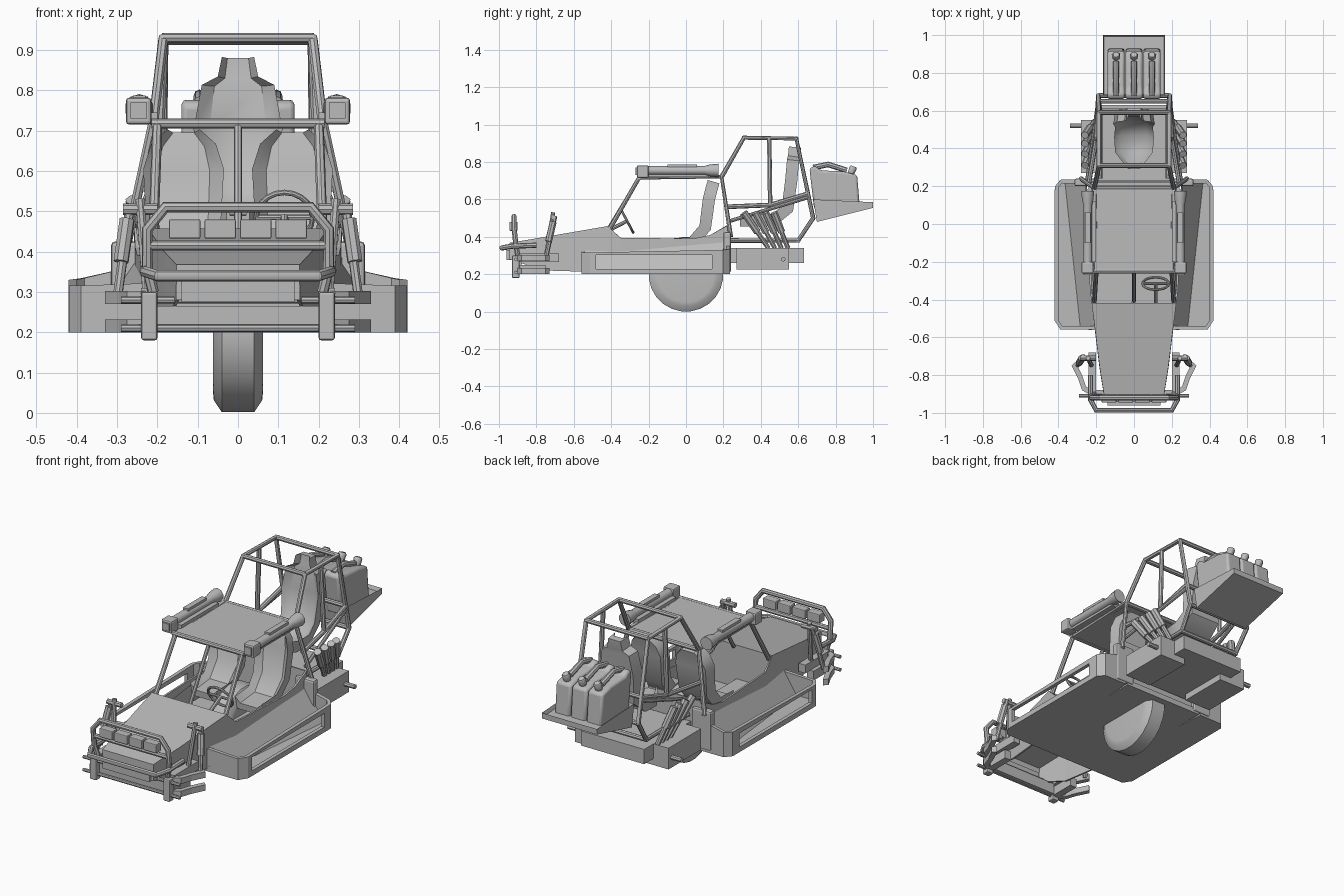
import bpy
import bmesh
import math
from mathutils import Matrix, Vector

default_cube = bpy.data.objects.get("Cube")
if default_cube:
    bpy.data.objects.remove(default_cube, do_unlink=True)

grey = bpy.data.materials.new("plain grey")
grey.use_nodes = True
grey.diffuse_color = (.5, .5, .5, 1)
grey.node_tree.nodes["Principled BSDF"].inputs["Base Color"].default_value = grey.diffuse_color


def finish(name, bm, mirror=False, bevel=0, smooth=False, thickness=0, offset=0):
    """Turn a bmesh into a named object, optionally thickened, bevelled and mirrored."""
    bmesh.ops.recalc_face_normals(bm, faces=bm.faces)
    mesh = bpy.data.meshes.new(name)
    bm.to_mesh(mesh)
    bm.free()
    return place(name, mesh, mirror, bevel, smooth, thickness)


def place(name, mesh, mirror=False, bevel=0, smooth=False, thickness=0):
    part = bpy.data.objects.new(name, mesh)
    bpy.context.collection.objects.link(part)
    mesh.materials.clear()
    mesh.materials.append(grey)
    if thickness:
        modifier = part.modifiers.new("Solidify", "SOLIDIFY")
        modifier.thickness, modifier.offset = thickness, 0
    if bevel:
        modifier = part.modifiers.new("Bevel", "BEVEL")
        modifier.width, modifier.segments = bevel, 2
    if mirror:
        part.modifiers.new("Mirror", "MIRROR")
    if smooth:
        bpy.ops.object.select_all(action="DESELECT")
        part.select_set(True)
        bpy.context.view_layer.objects.active = part
        bpy.ops.object.shade_smooth_by_angle(angle=math.radians(40))
    return part


def loft(name, rings, **options):
    """Bridge rings of equal point count and cap both ends."""
    bm = bmesh.new()
    loops = [[bm.verts.new(point) for point in ring] for ring in rings]
    for low, high in zip(loops, loops[1:]):
        for i in range(len(low)):
            j = (i + 1) % len(low)
            bm.faces.new((low[i], low[j], high[j], high[i]))
    bm.faces.new(loops[0])
    bm.faces.new(loops[-1])
    return finish(name, bm, **options)


def side_prism(name, outline, x_low, x_high, **options):
    """Extrude a (y, z) outline across x."""
    return loft(name, [[(x, y, z) for y, z in outline] for x in (x_low, x_high)], **options)


def box(name, xs, ys, zs, **options):
    outline = [(ys[0], zs[0]), (ys[1], zs[0]), (ys[1], zs[1]), (ys[0], zs[1])]
    return side_prism(name, outline, xs[0], xs[1], **options)


def lathe(name, center, axis, profile, sides=16, **options):
    """Spin (distance, radius) pairs around an axis through the center."""
    turn = Vector(axis).to_track_quat("Z", "Y")
    rings = []
    for distance, radius in profile:
        angles = [math.tau * (i + .5) / sides for i in range(sides)]
        rings.append([Vector(center) + turn @ Vector((radius * math.cos(a), radius * math.sin(a), distance))
                      for a in angles])
    return loft(name, rings, smooth=True, **options)


def tube(name, points, radius=.0125, mirror=False, closed=False):
    """Round bar along a path."""
    curve = bpy.data.curves.new(name, "CURVE")
    curve.dimensions = "3D"
    curve.bevel_depth, curve.bevel_resolution = radius, 2
    curve.use_fill_caps = True
    spline = curve.splines.new("POLY")
    spline.points.add(len(points) - 1)
    for spot, point in zip(spline.points, points):
        spot.co = (*point, 1)
    spline.use_cyclic_u = closed
    helper = bpy.data.objects.new(name + "_path", curve)
    bpy.context.collection.objects.link(helper)
    graph = bpy.context.evaluated_depsgraph_get()
    mesh = bpy.data.meshes.new_from_object(helper.evaluated_get(graph))
    bpy.data.objects.remove(helper, do_unlink=True)
    return place(name, mesh, mirror, smooth=True)


def crossbar(name, half, y, z, radius=.0125):
    return tube(name, [(-half, y, z), (half, y, z)], radius)


# Hollow side pods: a rim wall with a long window, a floor and a sloping inner side
rim_path = [(.2, -.55), (.385, -.55), (.41, -.51), (.41, -.48), (.41, .14), (.41, .195), (.385, .225), (.25, .225)]
pod = bmesh.new()
columns = []
for x, y in rim_path:
    top = .315 + .02 * (y + .56) + .25 * max(0, .4 - x) * (y + .7)
    columns.append([pod.verts.new((x, y, z)) for z in (.2, .228, .302, top)])
for n, (here, after) in enumerate(zip(columns, columns[1:])):
    for row in range(3):
        if (n, row) != (3, 1):
            pod.faces.new((here[row], after[row], after[row + 1], here[row + 1]))
finish("pod_rim", pod, mirror=True, thickness=.02)
loft("pod_floor", [[(x, y, z) for x, y in rim_path] for z in (.2, .212)], mirror=True)
loft("pod_inner_slope", [[(.2, -.54, .205), (.2, -.54, .34), (.29, -.54, .205)],
                         [(.25, .22, .205), (.25, .22, .385), (.37, .22, .205)]], mirror=True)
box("hull_floor", (-.24, .24), (-.56, .235), (.2, .23))

# Cockpit floor, raised except for the driver's footwell
box("cockpit_floor", (-.225, .225), (-.25, .22), (.22, .275))
box("passenger_floor", (-.21, -.01), (-.42, -.25), (.22, .275))

# Open tub and hollow nose: (y, half width, bottom, top)
stations = [(-.94, .15, .28, .365), (-.76, .178, .22, .395), (-.42, .22, .21, .455),
            (-.35, .228, .21, .395), (.04, .245, .21, .39), (.13, .25, .21, .41), (.22, .255, .21, .46)]
shell = bmesh.new()
rows = [[shell.verts.new(p) for p in ((-w, y, b), (-w, y, t), (w, y, t), (w, y, b))]
        for y, w, b, t in stations]
for n, (front, back) in enumerate(zip(rows, rows[1:])):
    for i in range(3):
        if i != 1 or n < 2:
            shell.faces.new((front[i], front[i + 1], back[i + 1], back[i]))
for row in (rows[0], rows[2], rows[-1]):
    shell.faces.new(row)
finish("body_shell", shell, thickness=.01)
box("rear_bulkhead", (.2, .315), (.2, .24), (.21, .425), mirror=True, bevel=.01)

# Centre wheel under the hull
lathe("main_wheel", (0, 0, .2), (1, 0, 0),
      [(-.062, .15), (-.06, .17), (-.04, .2), (.04, .2), (.06, .17), (.062, .15)], sides=24)


# Bucket seats: one hollowed shell swept along (half width, y, z) stations from lip to headrest
def seat(name, center, path, mirror):
    rings = []
    for n, (half, y, z) in enumerate(path):
        before, after = path[max(n - 1, 0)], path[min(n + 1, len(path) - 1)]
        along = Vector((after[1] - before[1], after[2] - before[2])).normalized()
        section = [(-1, .03), (-.65, 0), (.65, 0), (1, .03), (.9, -.035), (-.9, -.035)]
        rings.append([(center + half * across, y - along.y * rise, z + along.x * rise)
                      for across, rise in section])
    loft(name, rings, mirror=mirror, smooth=True)


seat("front_seat", .135, [(.08, -.1, .36), (.085, .03, .37), (.092, .1, .45),
                          (.1, .12, .6), (.08, .135, .66), (.04, .145, .695)], True)
seat("rear_seat", 0, [(.03, .29, .49), (.1, .38, .49), (.105, .47, .495), (.1, .54, .55), (.11, .56, .7),
                      (.09, .57, .81), (.05, .575, .83), (.04, .58, .88)], False)

# Steering wheel on the driver's side
hub = Vector((.115, -.315, .485))
tilt = Matrix.Rotation(math.radians(-62), 3, "X")
rim = [hub + tilt @ Vector((.07 * math.cos(a), .07 * math.sin(a), 0))
       for a in (math.tau * i / 20 for i in range(20))]
tube("steering_rim", rim, .007, closed=True)
tube("steering_spoke", [rim[0], rim[10]], .007)
tube("steering_column", [hub, (.115, -.42, .43)], .01)

# Roof panel and its frame
box("roof_panel", (-.2, .2), (-.25, .19), (.712, .726))
tube("windshield_frame", [(.21, -.41, .44), (.2, -.25, .717), (.21, .19, .722), (.28, .24, .4)], mirror=True)
tube("windshield_post", [(0, -.41, .45), (0, -.25, .715)], .01)
for y in (-.25, .19):
    crossbar("roof_crossbar", .215, y, .718)

# Rear roll cage
tube("cage_side", [(.21, .19, .72), (.185, .31, .93), (.185, .59, .925), (.19, .68, .5),
                   (.18, .6, .38), (.18, .24, .38)], mirror=True)
tube("cage_post", [(.185, .445, .93), (.2, .45, .57)], mirror=True)
tube("cage_rail", [(.24, .21, .56), (.2, .45, .57), (.19, .65, .63)], mirror=True)
tube("cage_brace", [(.25, .22, .48), (.19, .65, .61)], .01, mirror=True)
for y, z in ((.31, .93), (.59, .925), (.65, .63), (.68, .5), (.6, .38)):
    crossbar("cage_crossbar", .188, y, z)

# Roof launchers
lathe("launcher_tube", (.245, 0, .755), (0, 1, 0),
      [(-.22, .024), (.1, .024), (.13, .032), (.175, .036)], sides=10, mirror=True)
box("launcher_muzzle", (.215, .278), (-.262, -.2), (.715, .782), mirror=True, bevel=.008)
box("launcher_grip", (.23, .26), (-.1, .06), (.77, .787), mirror=True)
box("launcher_mount", (.2, .25), (-.2, .12), (.72, .745), mirror=True)
box("launcher_lens", (.226, .267), (-.27, -.262), (.73, .77), mirror=True)

# Engine boxes and exhausts
box("engine_block", (-.19, .19), (.23, .63), (.26, .34))
box("engine_side_box", (.12, .28), (.27, .55), (.225, .34), mirror=True)
tube("tail_pipe", [(.26, .52, .28), (.34, .52, .28)], mirror=True)
for top_y, low_y in ((.31, .44), (.37, .475), (.425, .51), (.47, .545)):
    top, low = Vector((.26, top_y, .53)), Vector((.21, low_y, .34))
    tube("exhaust_stack", [low, top], .013, mirror=True)
    tube("exhaust_muffler", [low.lerp(top, .45), top], .02, mirror=True)

# Rear tray with three fuel cans
tray = bmesh.new()
bottom = [tray.verts.new(p) for p in ((-.165, .7, .48), (.165, .7, .48), (.165, 1, .555), (-.165, 1, .555))]
brim = [tray.verts.new(p) for p in ((-.165, .68, .6), (.165, .68, .6), (.165, 1, .585), (-.165, 1, .585))]
for i in range(4):
    j = (i + 1) % 4
    tray.faces.new((bottom[i], bottom[j], brim[j], brim[i]))
tray.faces.new(bottom)
lid = tray.faces.new(brim)
bmesh.ops.recalc_face_normals(tray, faces=tray.faces)
bmesh.ops.inset_individual(tray, faces=[lid], thickness=.01, depth=-.02)
finish("rear_tray", tray)
can_side = [(.685, .55), (.66, .765), (.69, .78), (.72, .755), (.84, .75), (.915, .73), (.93, .55)]
for center in (-.095, 0, .095):
    side_prism("fuel_can", can_side, center - .045, center + .045, bevel=.012, smooth=True)
    tube("can_handle", [(center, .68, .77), (center, .76, .787), (center, .86, .755)], .015)
    lathe("can_cap", (center, .88, .735), (0, .4, 1), [(0, .018), (.035, .022), (.045, .016)], sides=8)

# Front guard hoop, lamps and bumper
hoop = [(.21, -.9, .3), (.225, -.91, .36), (.225, -.92, .455), (.18, -.92, .51)]
tube("guard_hoop", hoop + [(-x, y, z) for x, y, z in reversed(hoop)], .014)
crossbar("guard_bar", .22, -.915, .415)
for center in (-.132, -.044, .044, .132):
    box("guard_lamp", (center - .039, center + .039), (-.945, -.9), (.432, .48), bevel=.004)
bumper = [(.23, -.8, .355), (.23, -.93, .35), (.2, -.986, .34)]
tube("front_bumper", bumper + [(-x, y, z) for x, y, z in reversed(bumper)], .014)
box("nose_plate", (-.14, .14), (-.96, -.93), (.275, .33))

# Front suspension
box("axle_plate", (-.2, .2), (-.9, -.88), (.205, .265))
for z in (.21, .28):
    crossbar("axle_bar", .29, -.91, z, .009)
    arm = [(.24, -.9), (.275, -.88), (.295, -.82), (.33, -.75)]
    for (x, y), (end_x, end_y) in zip(arm, arm[1:]):
        corners = [(x, y), (end_x, end_y), (end_x - .02, end_y + .02), (x - .02, y + .02)]
        loft("suspension_arm", [[(px, py, h) for px, py in corners] for h in (z - .01, z + .022)], mirror=True)
box("suspension_block", (.2, .24), (-.93, -.89), (.18, .3), mirror=True, bevel=.006)
box("suspension_rail", (.2, .24), (-.89, -.68), (.265, .31), mirror=True)
box("lower_rail", (.2, .24), (-.89, -.75), (.2, .25), mirror=True)
tube("shock_rod", [(.268, -.7, .51), (.3, -.75, .28)], .012, mirror=True)
tube("shock_body", [(.275, -.71, .48), (.29, -.735, .375)], .019, mirror=True)
tube("shock_mount", [(.2, -.71, .505), (.285, -.71, .505)], .014, mirror=True)
tube("shock_strut", [(.243, -.71, .53), (.225, -.75, .29)], .012, mirror=True)
